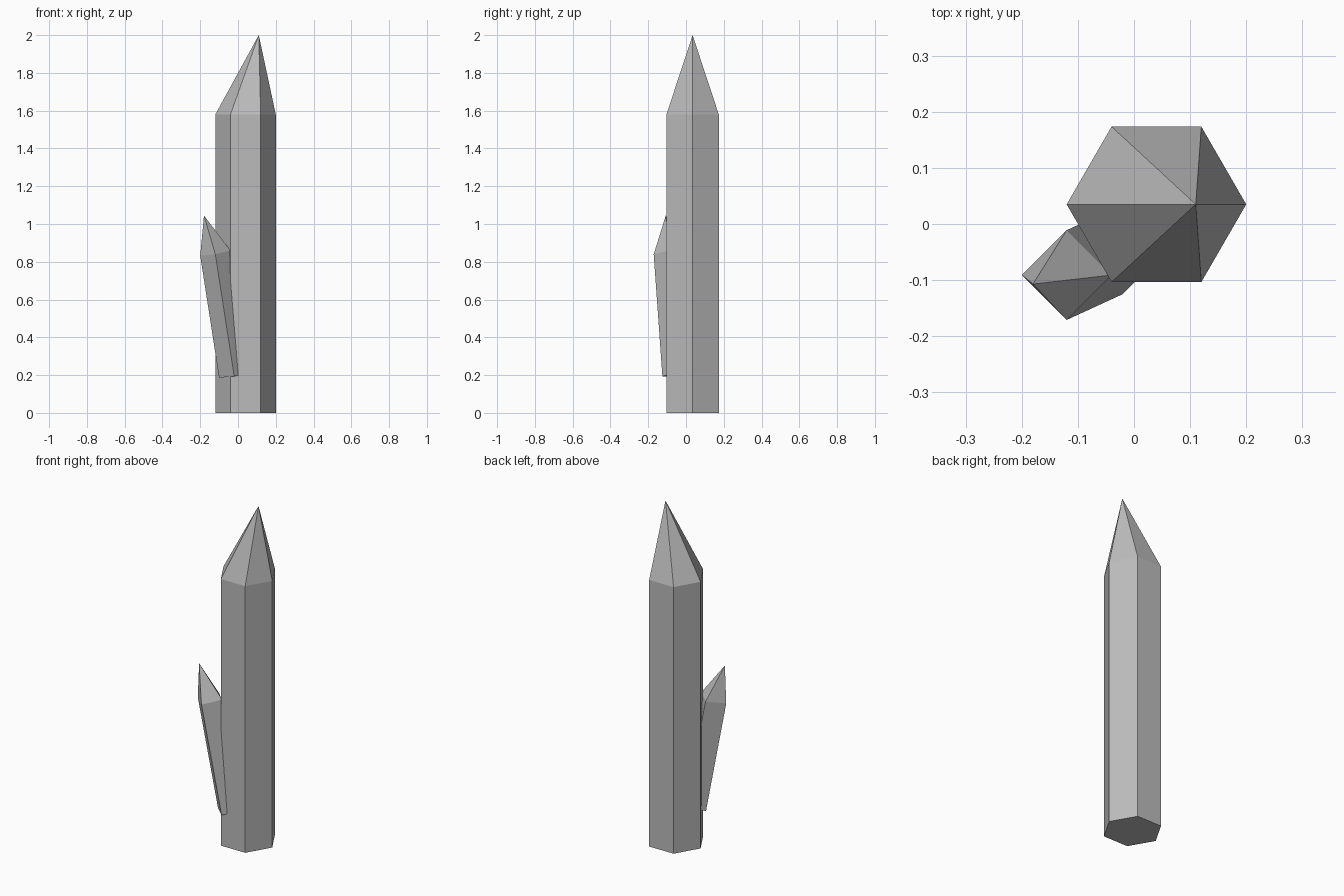
import bpy, bmesh, math

if "Cube" in bpy.data.objects:
    bpy.data.objects.remove(bpy.data.objects["Cube"])

stone = bpy.data.materials.new("grey crystal")
stone.diffuse_color = (0.5, 0.5, 0.5, 1)
stone.use_nodes = True
stone.node_tree.nodes["Principled BSDF"].inputs["Base Color"].default_value = stone.diffuse_color


def crystal(name, sides, radius, base, shoulder, tip, tilt_x=0.0, tilt_y=0.0):
    """Faceted prism from base centre to shoulder centre, ending in an off-centre point."""
    bm = bmesh.new()

    def ring(centre):
        verts = []
        for i in range(sides):
            a = 2 * math.pi * i / sides
            dx, dy = radius * math.cos(a), radius * math.sin(a)
            z = centre[2] + tilt_x * dx + tilt_y * dy
            verts.append(bm.verts.new((centre[0] + dx, centre[1] + dy, z)))
        return verts

    low, high = ring(base), ring(shoulder)
    apex = bm.verts.new(tip)
    bm.faces.new(low[::-1])
    for i in range(sides):
        j = (i + 1) % sides
        bm.faces.new((low[i], low[j], high[j], high[i]))
        bm.faces.new((high[i], high[j], apex))
    mesh = bpy.data.meshes.new(name)
    bm.to_mesh(mesh)
    bm.free()
    mesh.materials.append(stone)
    obj = bpy.data.objects.new(name, mesh)
    bpy.context.collection.objects.link(obj)
    return obj


# Tall upright six-sided crystal
crystal("main_crystal", 6, 0.16, (0.04, 0.035, 0), (0.04, 0.035, 1.58), (0.11, 0.035, 2.0))

# Small four-sided shard leaning out of its front left side
crystal("side_shard", 4, 0.08, (-0.02, -0.045, 0.20), (-0.12, -0.091, 0.846),
        (-0.18, -0.107, 1.045), tilt_x=0.17, tilt_y=0.08)
